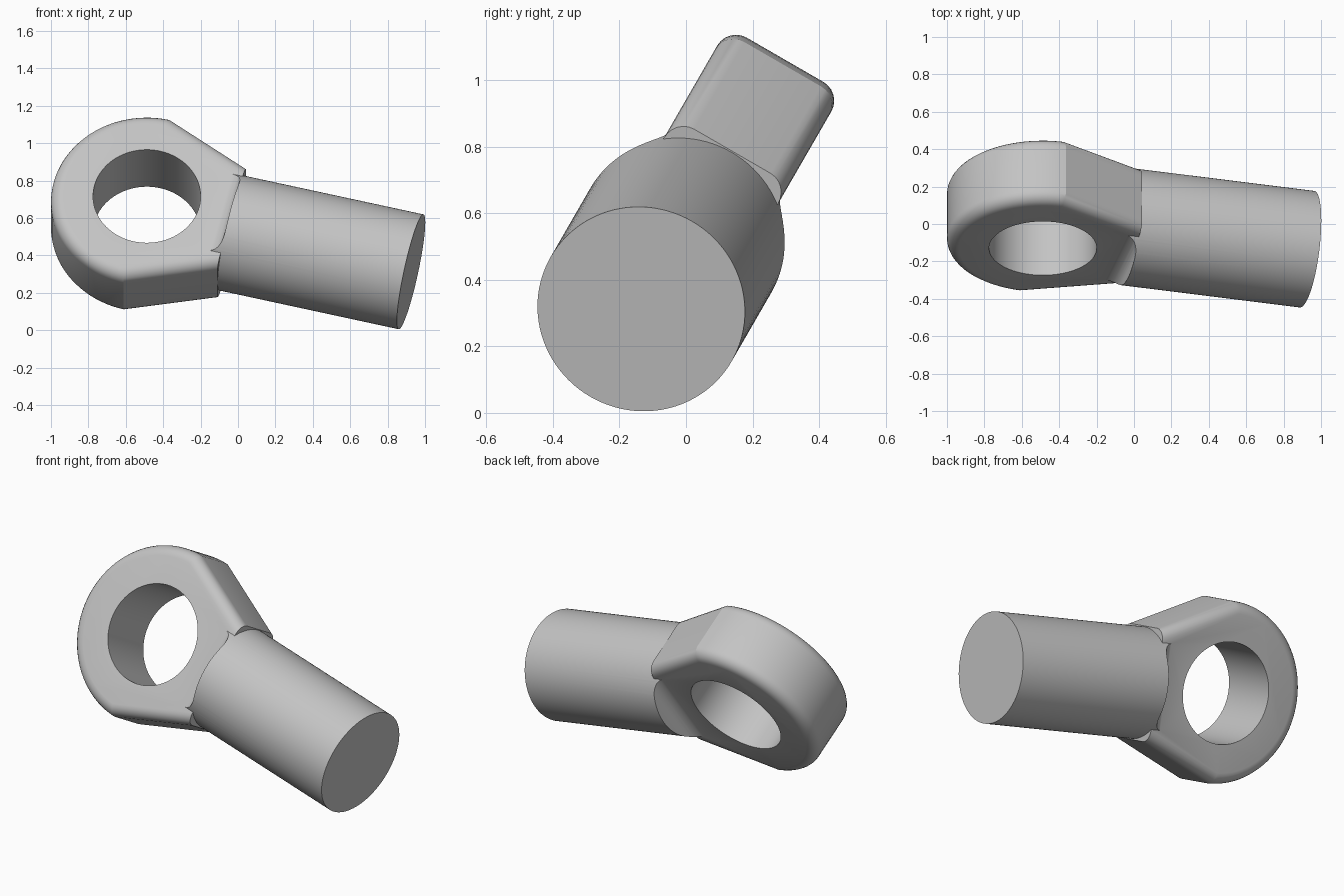
import bpy, bmesh
from math import sin, cos, pi, radians
from mathutils import Matrix, Vector

cube = bpy.data.objects.get("Cube")
if cube:
    bpy.data.objects.remove(cube, do_unlink=True)

RING_R, HOLE_R, HALF_T = 0.5125, 0.2875, 0.198
NECK_X, NECK_HALF = 0.468, 0.318
SHANK_R, SHANK_END = 0.314, 1.456
ROUND, FILLET = 0.065, 0.08

steel = bpy.data.materials.new("steel grey")
steel.use_nodes = True
steel.diffuse_color = (0.55, 0.55, 0.55, 1)
steel.node_tree.nodes["Principled BSDF"].inputs["Base Color"].default_value = (0.55, 0.55, 0.55, 1)


def finish(bm, name):
    bmesh.ops.recalc_face_normals(bm, faces=bm.faces)
    mesh = bpy.data.meshes.new(name)
    bm.to_mesh(mesh)
    bm.free()
    mesh.materials.append(steel)
    obj = bpy.data.objects.new(name, mesh)
    bpy.context.collection.objects.link(obj)
    return obj


def prism(points, direction):
    """Solid made by sweeping a closed outline along a direction."""
    bm = bmesh.new()
    face = bm.faces.new([bm.verts.new(p) for p in points])
    new = bmesh.ops.extrude_face_region(bm, geom=[face])["geom"]
    bmesh.ops.translate(bm, vec=direction,
                        verts=[v for v in new if isinstance(v, bmesh.types.BMVert)])
    return bm


def cylinder(name, radius, depth, matrix):
    bm = bmesh.new()
    bmesh.ops.create_cone(bm, cap_ends=True, segments=96, radius1=radius,
                          radius2=radius, depth=depth, matrix=matrix)
    return finish(bm, name)


def combine(obj, other, operation):
    mod = obj.modifiers.new(operation, "BOOLEAN")
    mod.object, mod.operation, mod.solver = other, operation, "EXACT"
    bpy.context.view_layer.objects.active = obj
    bpy.ops.object.modifier_apply(modifier=mod.name)
    bpy.data.objects.remove(other, do_unlink=True)


# Eye: half circle running into a tapered neck, with rounded outer rims
arc = [pi / 2 + pi * i / 48 for i in range(49)]
outline = [(RING_R * cos(t), -HALF_T, RING_R * sin(t)) for t in arc]
outline += [(NECK_X, -HALF_T, -NECK_HALF), (NECK_X, -HALF_T, NECK_HALF)]
bm = prism(outline, Vector((0, 2 * HALF_T, 0)))
rims = [e for e in bm.edges
        if abs(e.verts[0].co.y - e.verts[1].co.y) < 1e-4
        and min(v.co.x for v in e.verts) < NECK_X - 0.01]
bmesh.ops.bevel(bm, geom=rims, offset=ROUND, offset_type="OFFSET", segments=6,
                profile=0.5, affect="EDGES", clamp_overlap=False)
eye = finish(bm, "rod_end")

# Shank, with its root cut to a concave fillet on both faces of the eye
start = 0.33
shank = cylinder("shank", SHANK_R, SHANK_END - start,
                 Matrix.Translation(((SHANK_END + start) / 2, 0, 0))
                 @ Matrix.Rotation(pi / 2, 4, "Y"))
root_x, root_y = NECK_X + 0.002 - FILLET, HALF_T - 0.002 + FILLET
for side in (-1, 1):
    profile = [(root_x + FILLET * cos(t), side * (root_y - FILLET * sin(t)), -0.5)
               for t in [pi / 2 * i / 8 for i in range(9)]]
    profile += [(0.2, side * (root_y - FILLET), -0.5), (0.2, side * 0.5, -0.5),
                (root_x + FILLET, side * 0.5, -0.5)]
    combine(shank, finish(prism(profile, Vector((0, 0, 1))), "fillet_cutter"), "DIFFERENCE")
combine(eye, shank, "UNION")

# Bore through the eye
combine(eye, cylinder("bore_cutter", HOLE_R, 1, Matrix.Rotation(pi / 2, 4, "X")), "DIFFERENCE")

# Tilt into the resting pose
eye.data.transform(Matrix.Translation((-0.4875, 0.0415, 0.617))
                   @ Matrix.Rotation(radians(-30), 4, "X")
                   @ Matrix.Rotation(radians(14), 4, "Y"))
bpy.ops.object.select_all(action="DESELECT")
eye.select_set(True)
bpy.context.view_layer.objects.active = eye
bpy.ops.object.shade_smooth_by_angle(angle=radians(20))
